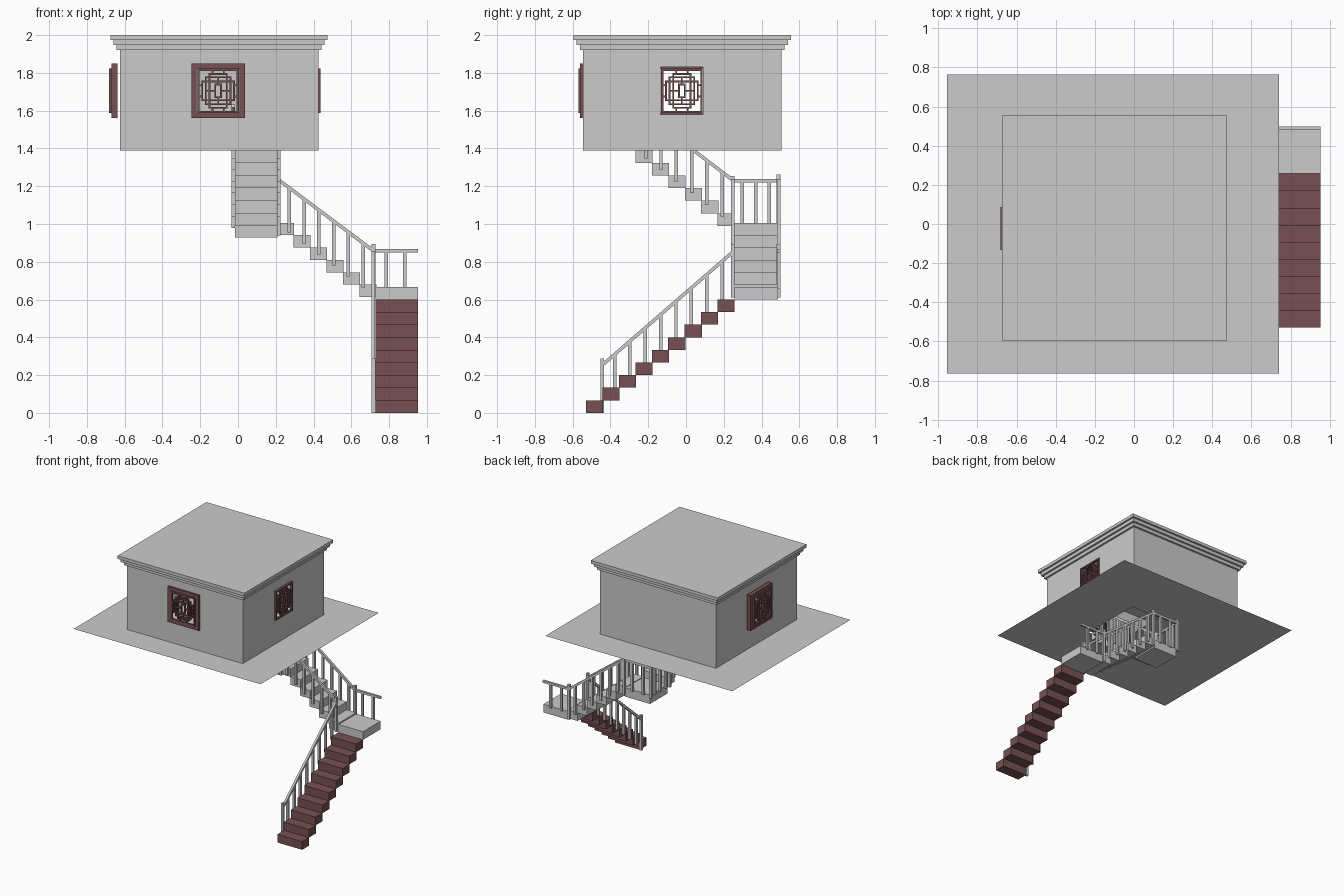
import bpy, bmesh, math
from mathutils import Matrix, Vector

if "Cube" in bpy.data.objects:
    bpy.data.objects.remove(bpy.data.objects["Cube"])

wood = bpy.data.materials.new("dark_red_wood")
wood.diffuse_color = (0.185, 0.081, 0.086, 1)
wood.use_nodes = True
wood.node_tree.nodes["Principled BSDF"].inputs["Base Color"].default_value = wood.diffuse_color


class Part:
    """Collects boxes, bars and quads into one named object."""
    def __init__(self, name, mat=None):
        self.name, self.mat, self.bm = name, mat, bmesh.new()

    def box(self, x0, x1, y0, y1, z0, z1):
        m = Matrix.Translation(((x0 + x1) / 2, (y0 + y1) / 2, (z0 + z1) / 2)) @ \
            Matrix.Diagonal((x1 - x0, y1 - y0, z1 - z0, 1))
        bmesh.ops.create_cube(self.bm, size=1, matrix=m)

    def bar(self, a, b, t=0.018):
        a, b = Vector(a), Vector(b)
        d = b - a
        m = Matrix.Translation((a + b) / 2) @ d.to_track_quat('Z', 'Y').to_matrix().to_4x4() @ \
            Matrix.Diagonal((t, t, d.length, 1))
        bmesh.ops.create_cube(self.bm, size=1, matrix=m)

    def holed(self, place, u, v, hole):
        """Flat sheet with a rectangular hole; place maps (u, v) to 3D."""
        us, vs = (u[0], hole[0], hole[1], u[1]), (v[0], hole[2], hole[3], v[1])
        g = [[self.bm.verts.new(place(a, b)) for b in vs] for a in us]
        for i in range(3):
            for j in range(3):
                if (i, j) != (1, 1):
                    self.bm.faces.new((g[i][j], g[i + 1][j], g[i + 1][j + 1], g[i][j + 1]))

    def done(self):
        me = bpy.data.meshes.new(self.name)
        self.bm.to_mesh(me)
        self.bm.free()
        ob = bpy.data.objects.new(self.name, me)
        bpy.context.collection.objects.link(ob)
        if self.mat:
            me.materials.append(self.mat)


X0, X1, Y0, Y1, ZF, ZW = -0.625, 0.425, -0.545, 0.505, 1.39, 1.92

# terrace with stairwell opening
p = Part("terrace_floor")
p.holed(lambda a, b: (a, b, ZF), (-0.955, 0.74), (-0.765, 0.765), (-0.04, 0.23, -0.27, 0.25))
p.done()

# walls: three with window openings, one plain
p = Part("walls")
p.holed(lambda a, b: (a, Y0, b), (X0, X1), (ZF, ZW), (-0.215, 0.005, 1.59, 1.82))
side_hole = (-0.135, 0.09, 1.58, 1.83)
p.holed(lambda a, b: (X1, a, b), (Y0, Y1), (ZF, ZW), side_hole)
p.holed(lambda a, b: (X0, -a, b), (-Y1, -Y0), (ZF, ZW), (-0.09, 0.135, 1.58, 1.83))
p.bm.faces.new([p.bm.verts.new(c) for c in
                ((X1, Y1, ZF), (X0, Y1, ZF), (X0, Y1, ZW), (X1, Y1, ZW))])
p.done()

# stepped cornice and roof
p = Part("roof_cornice")
for o, z0, z1 in ((0.017, 1.92, 1.947), (0.034, 1.947, 1.974), (0.05, 1.974, 2.0)):
    p.box(X0 - o, X1 + o, Y0 - o, Y1 + o, z0, z1)
p.done()


# windows: lattice of rectangles, optionally with a heavier surround
def window(name, axis, cu, d0, d1, frame=None):
    p = Part(name, wood)
    cz = 1.705

    def piece(u0, u1, v0, v1, a, b):
        if axis == 'x':
            p.box(a, b, cu + u0, cu + u1, cz + v0, cz + v1)
        else:
            p.box(cu + u0, cu + u1, a, b, cz + v0, cz + v1)

    def ring(w, h, t, a, b):
        for s in (-1, 1):
            piece(*sorted((s * w, s * (w - t))), -h, h, a, b)
            piece(-w + t, w - t, *sorted((s * h, s * (h - t))), a, b)

    ring(0.11, 0.118, 0.012, d0, d1)
    for w, h in ((0.088, 0.054), (0.05, 0.094), (0.07, 0.076), (0.02, 0.038)):
        ring(w, h, 0.009, d0, d1)
    for s in (-1, 1):
        for q in (-1, 1):
            piece(*sorted((s * 0.088, s * 0.1)), q * 0.03 - 0.004, q * 0.03 + 0.004, d0, d1)
            piece(q * 0.03 - 0.004, q * 0.03 + 0.004, *sorted((s * 0.094, s * 0.108)), d0, d1)
        piece(*sorted((s * 0.02, s * 0.061)), -0.004, 0.004, d0, d1)
        piece(-0.004, 0.004, *sorted((s * 0.038, s * 0.067)), d0, d1)
    if frame:
        ring(0.141, 0.145, 0.027, *frame)
    p.done()


window("front_window", 'y', -0.105, -0.568, -0.552, (-0.56, -0.545))
window("right_window", 'x', -0.022, 0.42, 0.436)
window("left_window", 'x', -0.022, -0.682, -0.662, (-0.67, -0.637))

# stairs: three flights with two landings
R, G = 0.0667, 0.0872
p = Part("lower_flight", wood)
for i in range(9):
    p.box(0.728, 0.953, -0.53 + i * G, -0.53 + (i + 1) * G + 0.003, i * R, (i + 1) * R)
p.done()
p = Part("landings")
p.box(0.728, 0.953, 0.258, 0.487, 0.6, 0.667)
p.box(-0.015, 0.208, 0.258, 0.487, 0.928, 1.0)
p.done()
p = Part("middle_flight")
for i in range(6):
    p.box(0.73 - (i + 1) * G, 0.733 - i * G, 0.258, 0.487, 0.613 + i * 0.0655, 0.613 + (i + 1) * 0.0655)
p.done()
p = Part("upper_flight")
for i in range(6):
    p.box(-0.015, 0.208, 0.255 - (i + 1) * G, 0.258 - i * G, 0.99 + i * R, 0.99 + (i + 1) * R)
p.done()


# railings: handrail from a to b with n upright balusters of height h
def rail(name, a, b, n, h):
    p = Part(name)
    p.bar(a, b)
    a, b = Vector(a), Vector(b)
    for i in range(n):
        c = a.lerp(b, (i + 0.7) / (n + 0.4))
        p.bar(c - Vector((0, 0, h)), c)
    p.done()


rail("lower_rail", (0.717, -0.435, 0.26), (0.717, 0.248, 0.852), 8, 0.235)
for side, y in (("front", 0.248), ("back", 0.49)):
    rail("middle_rail_" + side, (0.717, y, 0.858), (0.217, y, 1.232), 6, 0.235)
for side, x in (("left", -0.025), ("right", 0.216)):
    rail("upper_rail_" + side, (x, 0.248, 1.232), (x, -0.27, 1.625), 6, 0.235)
rail("lower_landing_rail", (0.717, 0.49, 0.858), (0.952, 0.49, 0.858), 2, 0.2)
rail("upper_landing_rail_back", (0.216, 0.49, 1.23), (-0.025, 0.49, 1.23), 2, 0.24)
rail("upper_landing_rail_left", (-0.025, 0.248, 1.23), (-0.025, 0.49, 1.23), 3, 0.24)

# newel posts
p = Part("newel_posts")
for x, y, z0, z1 in ((0.717, -0.443, 0, 0.288), (0.717, 0.248, 0.61, 0.895), (0.717, 0.49, 0.61, 0.895),
                     (0.216, 0.248, 0.94, 1.255), (0.216, 0.49, 0.94, 1.262),
                     (-0.025, 0.248, 0.98, 1.255), (-0.025, 0.49, 0.98, 1.262)):
    p.bar((x, y, z0), (x, y, z1), 0.02)
p.done()
